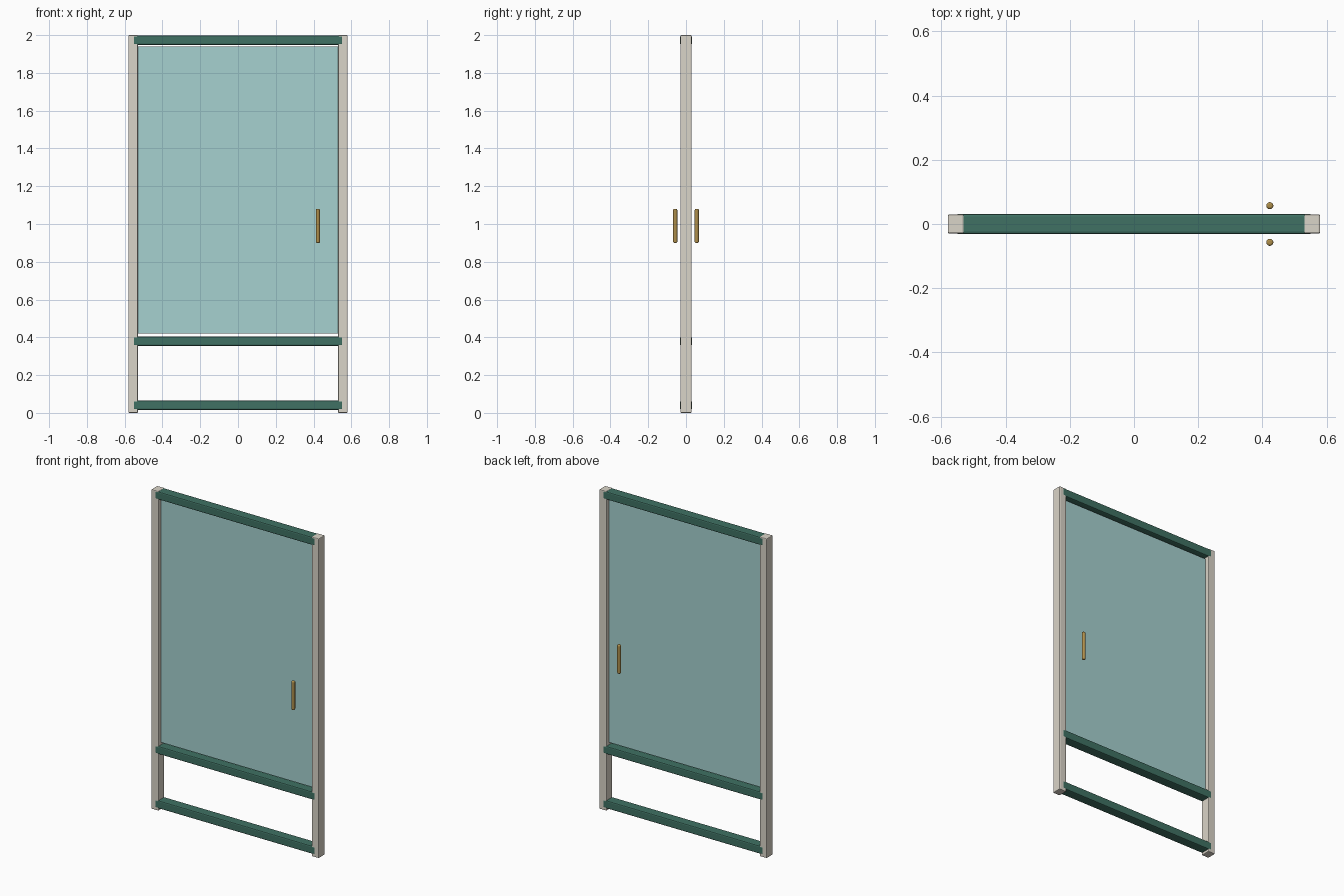
import bpy

if "Cube" in bpy.data.objects:
    bpy.data.objects.remove(bpy.data.objects["Cube"])


def material(name, color):
    m = bpy.data.materials.new(name)
    m.diffuse_color = (*color, 1)
    m.use_nodes = True
    m.node_tree.nodes["Principled BSDF"].inputs["Base Color"].default_value = m.diffuse_color
    return m


cream = material("cream paint", (0.70, 0.66, 0.58))
green = material("green paint", (0.05, 0.165, 0.125))
glass = material("pale glass", (0.38, 0.64, 0.63))
brass = material("brass", (0.42, 0.27, 0.07))


def bevel(obj, width, segments):
    b = obj.modifiers.new("bevel", "BEVEL")
    b.width, b.segments = width, segments
    b.limit_method = "ANGLE"


def box(name, center, size, mat, width=0.0):
    bpy.ops.mesh.primitive_cube_add(size=1, location=center)
    obj = bpy.context.object
    obj.name = name
    obj.scale = size
    bpy.ops.object.transform_apply(location=False, rotation=False, scale=True)
    obj.data.materials.append(mat)
    if width:
        bevel(obj, width, 2)
    return obj


# Upright stiles
for side, x in (("left", -0.555), ("right", 0.555)):
    box(f"{side}_stile", (x, 0, 1.0), (0.05, 0.06, 2.0), cream, 0.005)

# Cross rails, standing slightly proud of the stiles
for name, z in (("bottom_rail", 0.04), ("middle_rail", 0.38), ("top_rail", 1.973)):
    box(name, (0, 0, z), (1.11, 0.062, 0.05), green, 0.007)

# Glass pane
box("glass_pane", (0, 0, 1.18), (1.06, 0.012, 1.52), glass, 0.001)

# Round-ended handle bars on both faces
for name, y in (("front_handle", -0.057), ("back_handle", 0.057)):
    bpy.ops.mesh.primitive_cylinder_add(vertices=24, radius=0.011, depth=0.18,
                                        location=(0.423, y, 0.99))
    bar = bpy.context.object
    bar.name = name
    bar.data.materials.append(brass)
    bevel(bar, 0.006, 3)
    bpy.ops.object.shade_smooth_by_angle()
